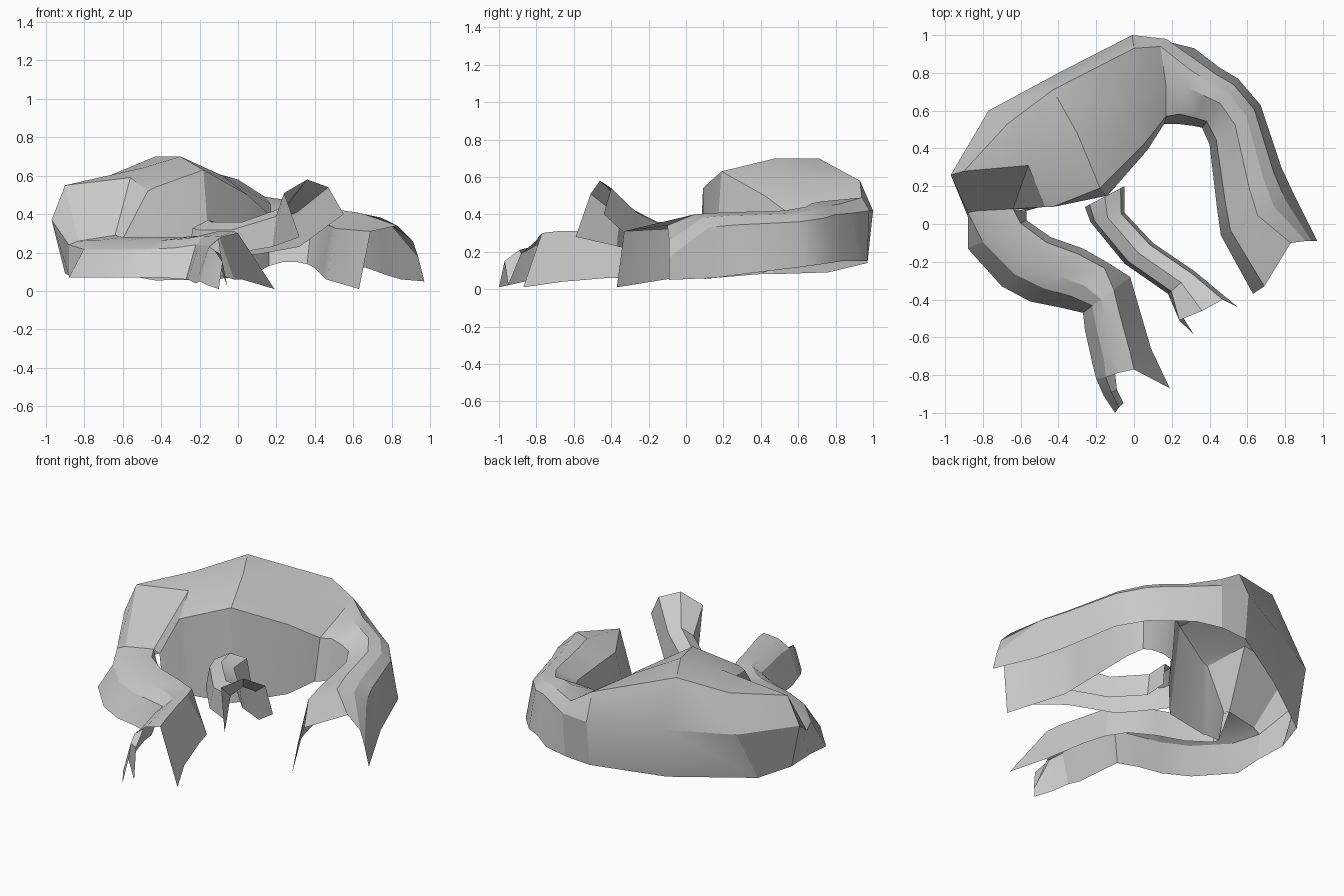
import bpy
from mathutils import Vector


def loft(name, rows):
    """Skin a sheet through rows of points."""
    n = len(rows[0])
    verts = [p for row in rows for p in row]
    faces = [(i * n + j, i * n + j + 1, (i + 1) * n + j + 1, (i + 1) * n + j)
             for i in range(len(rows) - 1) for j in range(n - 1)]
    mesh = bpy.data.meshes.new(name)
    mesh.from_pydata(verts, [], faces)
    mesh.update()
    ob = bpy.data.objects.new(name, mesh)
    bpy.context.collection.objects.link(ob)
    bpy.ops.object.select_all(action='DESELECT')
    ob.select_set(True)
    bpy.context.view_layer.objects.active = ob
    bpy.ops.object.shade_smooth_by_angle(angle=0.4)
    return ob


def section(station, profile):
    """Arched section from outer to inner foot; profile = (across, height)."""
    ox, oy, ix, iy, base, top = station
    a, b = Vector((ox, oy, 0)), Vector((ix, iy, 0))
    return [a.lerp(b, t) + Vector((0, 0, base + (top - base) * h))
            for t, h in profile]


def arm(name, start, stations, profile, tip):
    loft(name, start + [section(s, profile) for s in stations] + tip)


# Shared seams where the arms leave the shell
left_seam = [(-.88, .04, .08), (-.88, .06, .24), (-.83, .07, .26),
             (-.64, .08, .29), (-.57, .07, .08)]
right_seam = [(.16, .97, .15), (.17, .98, .42), (.14, .94, .49),
              (.17, .73, .45), (.17, .57, .39), (.16, .53, .13)]

# Main hollow shell: back foot, back bulge, ridge, roof, front lip, front foot
loft("rock_shell", [
    left_seam[:4] + [(-.60, .08, .27), left_seam[4]],
    [(-.90, .24, .09), (-.97, .26, .37), (-.90, .28, .55),
     (-.56, .31, .59), (-.47, .09, .52), (-.46, .10, .06)],
    [(-.82, .46, .08), (-.77, .60, .39), (-.67, .53, .60),
     (-.50, .37, .64), (-.43, .09, .54), (-.43, .10, .055)],
    [(-.40, .76, .09), (-.40, .80, .40), (-.43, .71, .70),
     (-.30, .48, .70), (-.18, .19, .63), (-.14, .15, .06)],
    [(-.01, .97, .14), (-.01, 1.0, .42), (0, .93, .58),
     (-.08, .62, .60), (.05, .42, .50), (.07, .39, .08)],
    right_seam,
])

# Right arm: outer xy, inner xy, foot height, crest height
arm("right_arm", [right_seam], [
    (.32, .93, .23, .53, .15, .47),
    (.45, .83, .31, .52, .15, .46),
    (.55, .77, .36, .51, .14, .44),
    (.67, .63, .40, .42, .12, .42),
    (.78, .30, .44, .08, .08, .41),
    (.85, .15, .46, -.06, .06, .40),
], [(0, 0), (.12, .8), (.28, .95), (.5, 1), (.87, .78), (1, 0)],
    [[(.97, -.09, .05), (.94, -.09, .17), (.91, -.09, .26), (.83, -.10, .34),
      (.69, -.33, .31), (.63, -.37, .01)]])

# Left arm: upper stretch, then the bent lower stretch
lower_profile = [(0, 0), (.2, .72), (.38, .9), (.65, 1), (1, 0)]
elbow = (-.27, -.47, -.02, -.28, .06, .31)
arm("left_arm_upper", [left_seam], [
    (-.88, -.13, -.57, .02, .07, .28),
    (-.70, -.33, -.44, -.07, .07, .28),
    (-.55, -.41, -.27, -.13, .07, .28),
    (-.40, -.44, -.13, -.21, .07, .29),
], [(0, 0), (.25, .7), (.5, .92), (.9, 1), (1, .1)],
    [section(elbow, lower_profile)])
arm("left_arm_lower", [], [
    elbow,
    (-.26, -.56, .02, -.42, .06, .31),
    (-.22, -.74, .09, -.66, .04, .31),
], lower_profile,
    [[(-.20, -.82, .05), (-.15, -.81, .23), (-.09, -.79, .28),
      (.0, -.77, .30), (.19, -.87, .01)]])

# Split claw at the outer side of the left arm
loft("left_claw", [
    [(-.20, -.82, .05), (-.15, -.81, .23), (-.10, -.79, .27)],
    [(-.16, -.91, .03), (-.12, -.89, .21), (-.09, -.88, .19)],
    [(-.10, -1.0, .01), (-.08, -.97, .15), (-.055, -.95, .02)],
])

# Middle arm, flaring upward at its end
arm("middle_arm", [], [
    (-.26, .09, -.05, .20, .20, .37),
    (-.23, .01, -.05, .06, .19, .36),
    (-.05, -.21, .10, -.10, .19, .36),
    (.18, -.37, .32, -.25, .23, .44),
], [(0, 0), (.12, .75), (.5, 1), (.9, .85), (1, 0)],
    [[(.32, -.59, .28), (.24, -.51, .51), (.36, -.46, .58),
      (.47, -.40, .54), (.55, -.44, .40)]])
